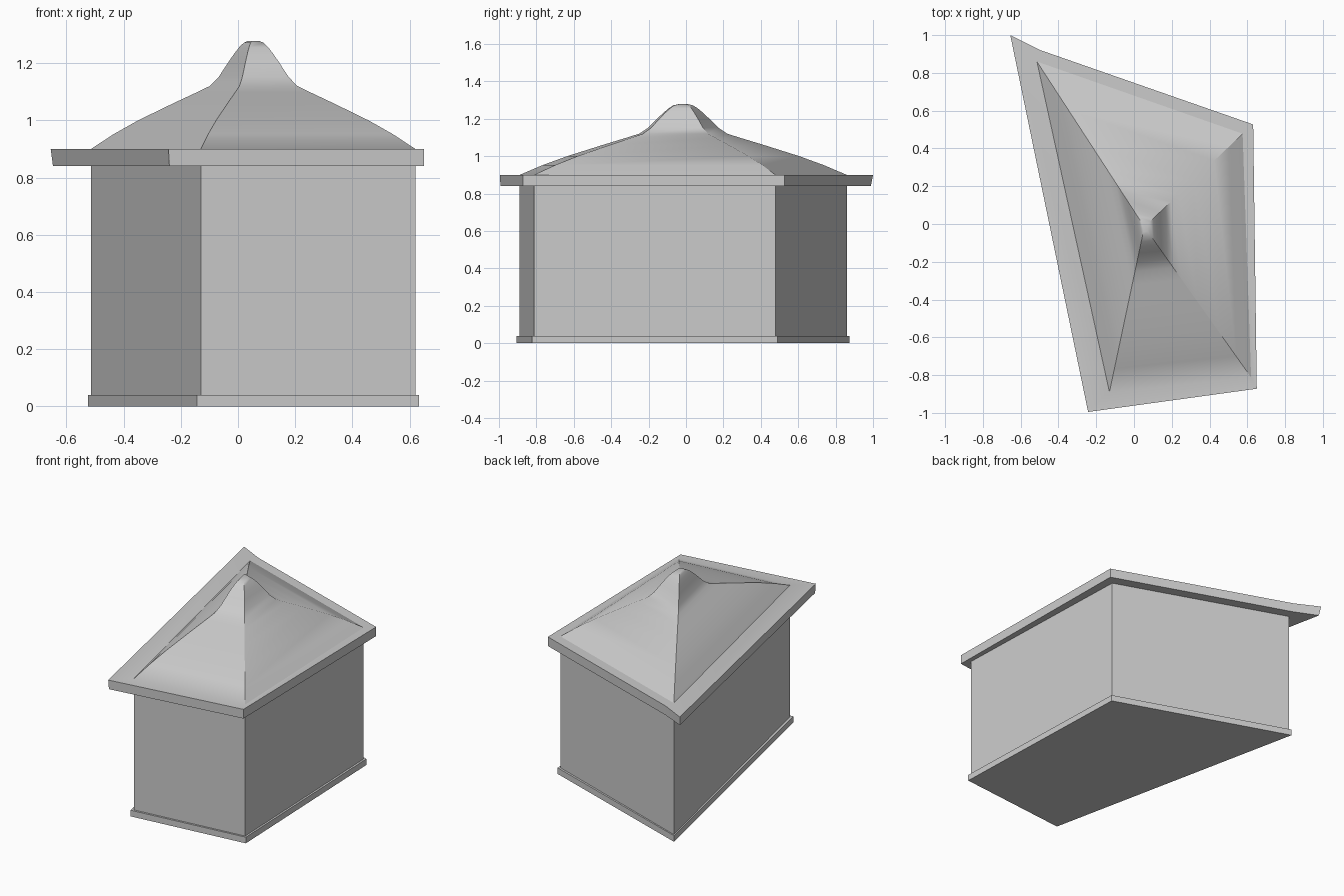
import bpy, bmesh

if "Cube" in bpy.data.objects:
    bpy.data.objects.remove(bpy.data.objects["Cube"])

# Footprint corners: front left, front right, back right, back left notch, back left
A, B, C, D = (-0.13, -0.89), (0.62, -0.812), (0.575, 0.478), (-0.514, 0.86)
K = (D[0] + 0.03 * (C[0] - D[0]), D[1] + 0.03 * (C[1] - D[1]))
WALL = [A, B, C, K, D]
EAVE_TOP = [(-0.243, -0.995), (0.65, -0.872), (0.631, 0.527), (-0.5, 0.922), (-0.655, 1.0)]
EAVE_LOW = [(-0.24, -0.992), (0.65, -0.872), (0.631, 0.527), (-0.5, 0.922), (-0.647, 0.988)]
PLINTH = [(-0.144, -0.905), (0.633, -0.823), (0.588, 0.488), (-0.525, 0.873)]
APEX = (0.055, -0.015)


def loft(name, rings, cap_low=False, cap_top=False, angle=None):
    """Skin a list of (outline, z) rings into one object."""
    bm = bmesh.new()
    loops = [[bm.verts.new((x, y, z)) for x, y in pts] for pts, z in rings]
    for lo, hi in zip(loops, loops[1:]):
        n = len(lo)
        for i in range(n):
            j = (i + 1) % n
            bm.faces.new((lo[i], lo[j], hi[j], hi[i]))
    if cap_low:
        bm.faces.new(loops[0][::-1])
    if cap_top:
        bm.faces.new(loops[-1])
    mesh = bpy.data.meshes.new(name)
    bm.to_mesh(mesh)
    bm.free()
    ob = bpy.data.objects.new(name, mesh)
    bpy.context.collection.objects.link(ob)
    if angle:
        bpy.ops.object.select_all(action='DESELECT')
        ob.select_set(True)
        bpy.context.view_layer.objects.active = ob
        bpy.ops.object.shade_smooth_by_angle(angle=angle)
    return ob


def shrink(t):
    """Wall outline scaled towards the roof peak."""
    return [(APEX[0] + t * (x - APEX[0]), APEX[1] + t * (y - APEX[1])) for x, y in WALL]


# Base plinth and walls
loft("plinth", [(PLINTH, 0.0), (PLINTH, 0.04)], cap_low=True, cap_top=True)
loft("walls", [([A, B, C, D], 0.04), ([A, B, C, D], 0.84)])

# Roof: soffit, overhanging eave, then a concave sweep up to a rounded peak
profile = [(1.0, 0.90), (0.86, 0.952), (0.71, 1.0), (0.5, 1.058), (0.35, 1.098),
           (0.27, 1.12), (0.215, 1.152), (0.16, 1.2), (0.12, 1.233), (0.09, 1.255),
           (0.06, 1.272), (0.03, 1.278)]
rings = [(WALL, 0.84), (EAVE_LOW, 0.84), (EAVE_TOP, 0.90)]
rings += [(shrink(t), z) for t, z in profile]
loft("roof", rings, cap_top=True, angle=0.5)
